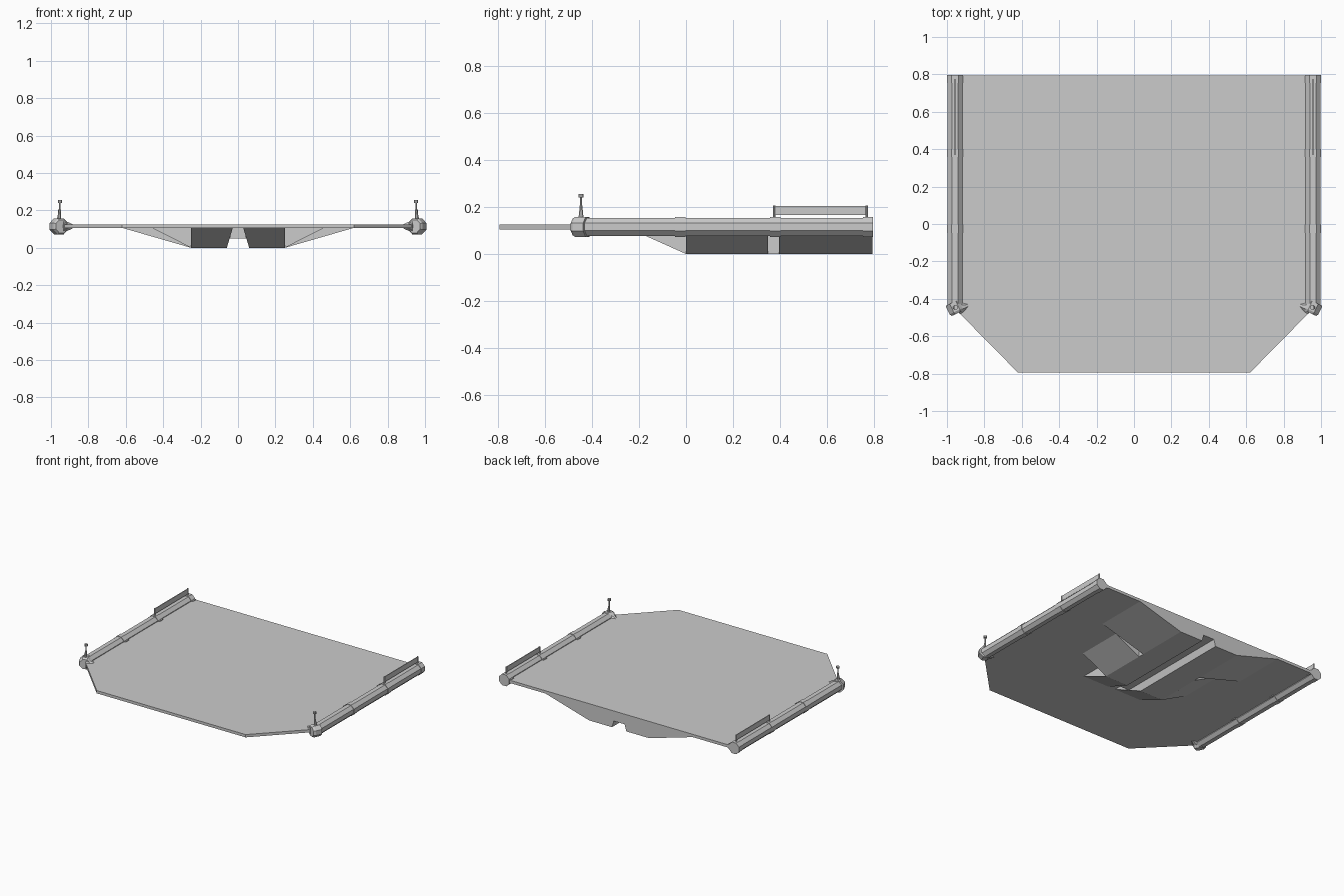
import bpy, bmesh, math
from mathutils import Matrix, Vector

if "Cube" in bpy.data.objects:
    bpy.data.objects.remove(bpy.data.objects["Cube"])

def finish(name, bm):
    bmesh.ops.recalc_face_normals(bm, faces=bm.faces)
    me = bpy.data.meshes.new(name)
    bm.to_mesh(me)
    bm.free()
    ob = bpy.data.objects.new(name, me)
    bpy.context.collection.objects.link(ob)
    return ob

def loft(name, a, b):
    """Solid between two matching loops of points."""
    bm = bmesh.new()
    va = [bm.verts.new(p) for p in a]
    vb = [bm.verts.new(p) for p in b]
    bm.faces.new(va)
    bm.faces.new(vb)
    n = len(a)
    for i in range(n):
        j = (i + 1) % n
        bm.faces.new((va[i], va[j], vb[j], vb[i]))
    return finish(name, bm)

def box(name, lo, hi):
    base = [(lo[0], lo[1]), (hi[0], lo[1]), (hi[0], hi[1]), (lo[0], hi[1])]
    return loft(name, [(x, y, lo[2]) for x, y in base], [(x, y, hi[2]) for x, y in base])

def rod(name, p, q, r1, r2, sides=8):
    """Faceted cylinder or cone from p to q, flat side up."""
    p, q = Vector(p), Vector(q)
    d = (q - p).normalized()
    up = Vector((0, 0, 1)) if abs(d.z) < 0.9 else Vector((0, 1, 0))
    u = d.cross(up).normalized()
    v = u.cross(d)
    ang = [2 * math.pi * (i + 0.5) / sides for i in range(sides)]
    ring = lambda c, r: [c + r * (math.cos(t) * u + math.sin(t) * v) for t in ang]
    return loft(name, ring(p, r1), ring(q, r2))

Z = 0.115      # tube axis height
X = 0.957      # tube axis offset
BACK = 0.795
TOP = 0.107    # underside of deck

# deck plate with cut front corners
outline = [(-0.62, -0.795), (0.62, -0.795), (0.95, -0.46), (0.95, BACK), (-0.95, BACK), (-0.95, -0.46)]
loft("deck", [(x, y, 0.105) for x, y in outline], [(x, y, 0.126) for x, y in outline])

# roof of the central keel channel
box("channel_roof", (-0.048, -0.11, 0.05), (0.048, BACK, TOP))

for s, side in ((-1, "left"), (1, "right")):
    # keel block with a sloping bow and leaning inner wall
    prof = [(-0.24, TOP), (0, 0), (BACK, 0), (BACK, TOP)]
    loft(f"keel_{side}", [(s * (0.06 - 0.3 * z), y, z) for y, z in prof],
         [(s * 0.25, y, z) for y, z in prof])

    # two wedges flaring out from the keel
    for part, w, y0, y1 in (("front", 0.46, 0.0, 0.35), ("rear", 0.62, 0.395, BACK)):
        tri = [(0.25, 0), (w, TOP), (0.25, TOP)]
        loft(f"{part}_wedge_{side}", [(s * x, y0, z) for x, z in tri], [(s * x, y1, z) for x, z in tri])

    # side tube, with collars and deck tabs
    rod(f"side_tube_{side}", (s * X, -0.44, Z), (s * X, BACK, Z), 0.042, 0.042)
    for i, y in enumerate((-0.025, 0.38, 0.775)):
        rod(f"collar_{side}_{i}", (s * X, y - 0.022, Z), (s * X, y + 0.022, Z), 0.0455, 0.0455)
        box(f"collar_tab_{side}_{i}", (s * 0.905, y - 0.02, 0.1), (s * 0.95, y + 0.02, 0.131))

    # angled front joint with a taper toward the deck
    d = Vector((-s * math.sin(math.radians(25)), -math.cos(math.radians(25)), 0))
    c = Vector((s * X, -0.445, Z))
    rod(f"front_joint_{side}", c - d * 0.028, c + d * 0.022, 0.046, 0.046)
    rod(f"front_joint_cap_{side}", c + d * 0.022, c + d * 0.035, 0.046, 0.038)
    rod(f"joint_taper_{side}", (s * 0.94, -0.45, Z), (s * 0.885, -0.435, Z), 0.038, 0.012)

    # marker post
    px = s * 0.952
    rod(f"post_base_{side}", (px + s * 0.006, -0.447, 0.15), (px, -0.447, 0.205), 0.012, 0.006)
    rod(f"post_{side}", (px, -0.447, 0.2), (px, -0.447, 0.245), 0.004, 0.004)
    rod(f"post_head_{side}", (px, -0.447, 0.24), (px, -0.447, 0.255), 0.012, 0.012)

    # rear rail panel on two feet
    rx = s * 0.957
    box(f"rail_panel_{side}", (rx - 0.003, 0.37, 0.166), (rx + 0.003, 0.775, 0.205))
    for i, y in enumerate((0.375, 0.77)):
        rod(f"rail_foot_{side}_{i}", (rx, y, 0.15), (rx, y, 0.206), 0.006, 0.006)
